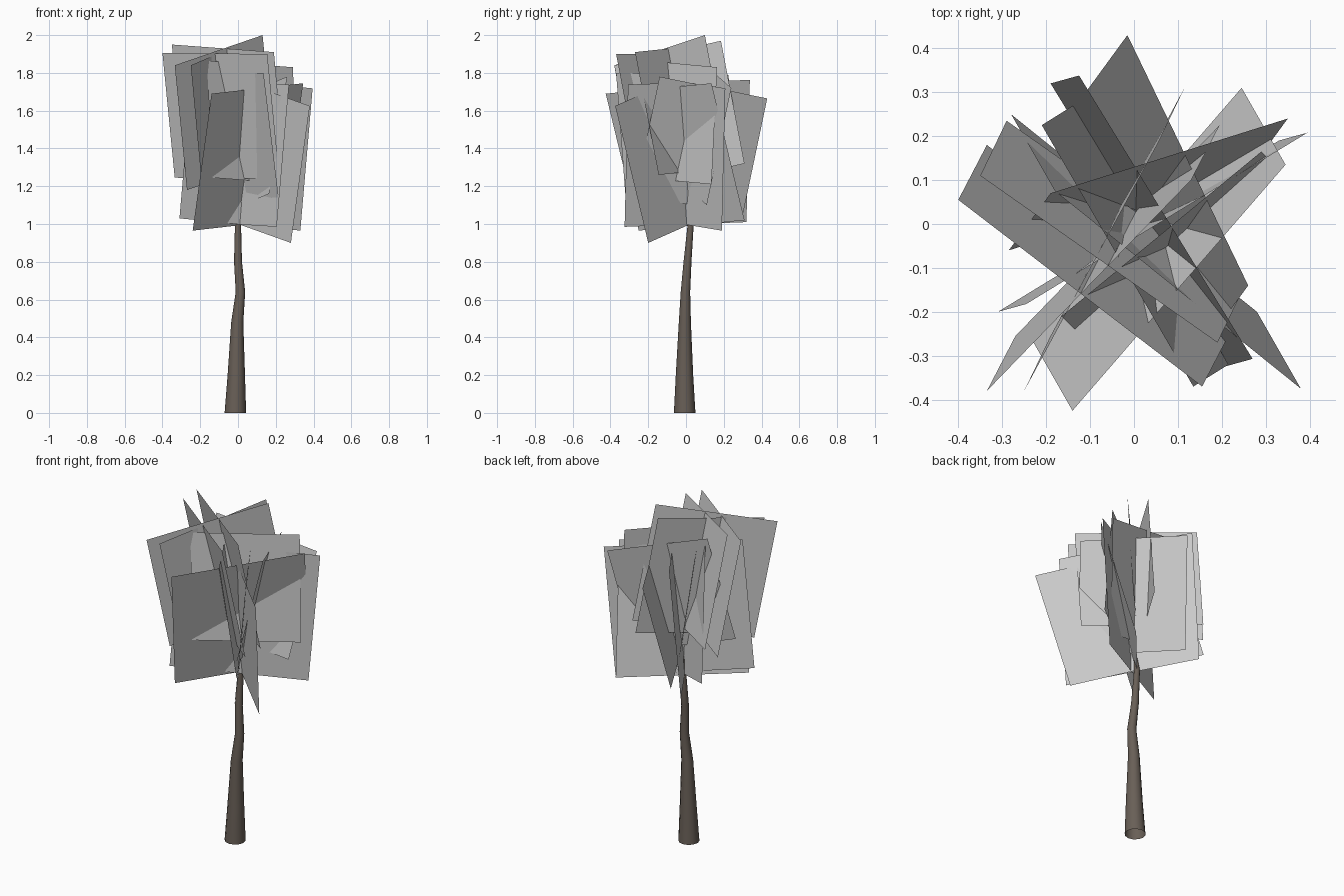
import bpy, bmesh, math
from mathutils import Vector


def finish(bm, name):
    me = bpy.data.meshes.new(name)
    bm.to_mesh(me)
    bm.free()
    ob = bpy.data.objects.new(name, me)
    bpy.context.collection.objects.link(ob)
    return ob


def tube(name, path, sides, mat):
    """Open tapered tube through (x, y, z, radius) rings."""
    bm = bmesh.new()
    rings = []
    for x, y, z, r in path:
        rings.append([bm.verts.new((x + r * math.cos(2 * math.pi * i / sides),
                                    y + r * math.sin(2 * math.pi * i / sides), z))
                      for i in range(sides)])
    for a, b in zip(rings, rings[1:]):
        for i in range(sides):
            j = (i + 1) % sides
            bm.faces.new((a[i], a[j], b[j], b[i])).smooth = True
    ob = finish(bm, name)
    ob.data.materials.append(mat)


def card(name, p, q, edge):
    """Flat leaf card: one edge p-q, swept along the vector edge."""
    p, q, e = Vector(p), Vector(q), Vector(edge)
    bm = bmesh.new()
    bm.faces.new([bm.verts.new(v) for v in (p, q, q + e, p + e)])
    finish(bm, name)


bark = bpy.data.materials.new("bark")
bark.diffuse_color = (0.14, 0.115, 0.095, 1)

# Trunk, bending gently and thinning into the crown
tube("trunk", [(-0.014, -0.007, 0, 0.057), (-0.009, -0.008, 0.2, 0.046),
               (-0.004, -0.006, 0.48, 0.032), (0.013, -0.003, 0.64, 0.025),
               (0.0, 0.008, 0.8, 0.021), (0.0, 0.025, 1.0, 0.016),
               (0.01, 0.02, 1.1, 0.008)], 12, bark)

# Crown: crossed pairs of square leaf cards sharing a leaning axis
pairs = [
    # low pair, upright
    ((0.065, 0.018, 0.753),
     (-0.31, -0.20, 1.03), (0.33, 0.19, 0.965),
     (0.205, -0.325, 0.985), (-0.19, 0.32, 1.01)),
    # low pair, leaning to the front
    ((0.10, -0.175, 0.725),
     (0.28, -0.20, 0.90), (-0.28, 0.25, 1.10),
     (-0.24, -0.25, 0.965), (0.245, 0.31, 1.02)),
    # high pair
    ((0.065, 0.125, -0.66),
     (-0.335, -0.38, 1.84), (0.13, 0.10, 2.0),
     (-0.40, 0.055, 1.905), (0.155, -0.37, 1.90)),
    # high pair, left
    ((0.06, 0.125, -0.65),
     (-0.35, 0.11, 1.95), (0.19, -0.27, 1.91),
     (-0.25, -0.38, 1.84), (0.055, 0.185, 1.97)),
    # middle pair, right
    ((-0.095, -0.13, -0.62),
     (-0.015, 0.43, 1.665), (0.26, -0.14, 1.78),
     (0.35, 0.24, 1.72), (-0.19, 0.07, 1.87)),
]
for n, (edge, a, b, c, d) in enumerate(pairs, 1):
    card(f"leaf_card_{n}a", a, b, edge)
    card(f"leaf_card_{n}b", c, d, edge)

# Inner cards
card("inner_leaf_card_1", (-0.21, 0.225, 1.79), (0.135, -0.37, 1.80), (0.08, 0.05, -0.66))
card("inner_leaf_card_2", (-0.165, -0.21, 1.865), (0.29, 0.165, 1.83), (0.03, -0.03, -0.62))
